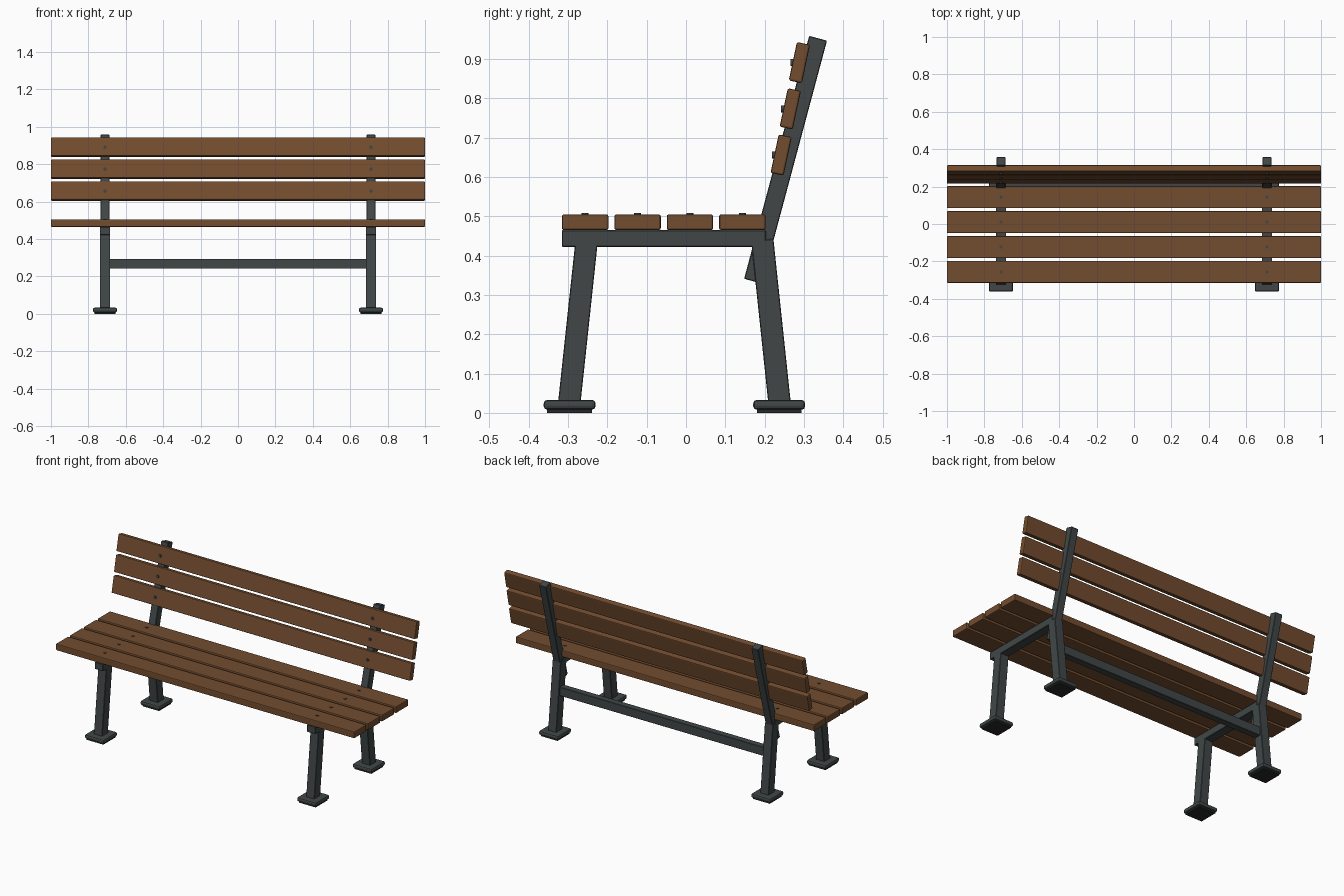
import bpy, math
from mathutils import Matrix, Vector

if "Cube" in bpy.data.objects:
    bpy.data.objects.remove(bpy.data.objects["Cube"])


def material(name, rgb):
    m = bpy.data.materials.new(name)
    m.diffuse_color = (*rgb, 1)
    m.use_nodes = True
    m.node_tree.nodes["Principled BSDF"].inputs["Base Color"].default_value = m.diffuse_color
    return m


wood = material("brown wood", (0.17, 0.073, 0.028))
metal = material("dark grey metal", (0.052, 0.062, 0.062))
rubber = material("black rubber", (0.02, 0.022, 0.022))


def finish(ob, name, mat, bevel=0, segments=1):
    ob.name = name
    ob.data.materials.append(mat)
    if bevel:
        b = ob.modifiers.new("edge", "BEVEL")
        b.width, b.segments = bevel, segments
    return ob


def box(name, loc, size, mat, tilt=0, bevel=0.0, segments=1):
    bpy.ops.mesh.primitive_cube_add(size=1)
    ob = bpy.context.object
    ob.data.transform(Matrix.Diagonal((*size, 1)))
    ob.location = loc
    ob.rotation_euler.x = tilt
    return finish(ob, name, mat, bevel, segments)


def bolt(name, loc, tilt=0):
    bpy.ops.mesh.primitive_cylinder_add(vertices=12, radius=0.009, depth=0.008,
                                        location=loc, rotation=(tilt, 0, 0))
    return finish(bpy.context.object, name, metal)


def beam(name, x, start, end, width, depth):
    # square bar between two (y, z) points
    a, b = Vector(start), Vector(end)
    d, c = b - a, (a + b) / 2
    return box(name, (x, c.x, c.y), (width, depth, d.length), metal,
               -math.atan2(d.x, d.y), 0.002)


SIDE = 0.711

# seat slats
for i in range(4):
    y = -0.2565 + i * 0.1333
    box(f"seat_slat_{i + 1}", (0, y, 0.485), (2, 0.118, 0.04), wood, 0, 0.005, 2)
    for s in (-1, 1):
        bolt(f"seat_bolt_{i + 1}", (s * SIDE, y, 0.504))

# backrest slats
for i in range(3):
    y, z = 0.242 + i * 0.0232, 0.656 + i * 0.1175
    box(f"back_slat_{i + 1}", (0, y, z), (2, 0.034, 0.1), wood,
        math.radians(-12), 0.005, 2)
    for s in (-1, 1):
        bolt(f"back_bolt_{i + 1}", (s * SIDE, y - 0.019, z), math.radians(90))

# end frames
for s in (-1, 1):
    x = s * SIDE
    box("seat_rail", (x, -0.0565, 0.4435), (0.055, 0.519, 0.043), metal, 0, 0.002)
    beam("front_leg", x, (-0.2975, 0.02), (-0.2525, 0.44), 0.055, 0.057)
    beam("rear_leg", x, (0.2385, 0.02), (0.194, 0.44), 0.055, 0.057)
    beam("back_post", x, (0.1705, 0.335), (0.336, 0.953), 0.046, 0.047)
    for y in (-0.296, 0.237):
        box("foot_plate", (x, y, 0.0205), (0.13, 0.132, 0.025), metal, 0, 0.009, 2)
        box("foot_pad", (x, y, 0.006), (0.112, 0.114, 0.012), rubber)

# crossbar between the rear legs
box("crossbar", (0, 0.211, 0.268), (2 * SIDE - 0.03, 0.04, 0.053), metal, 0, 0.002)
